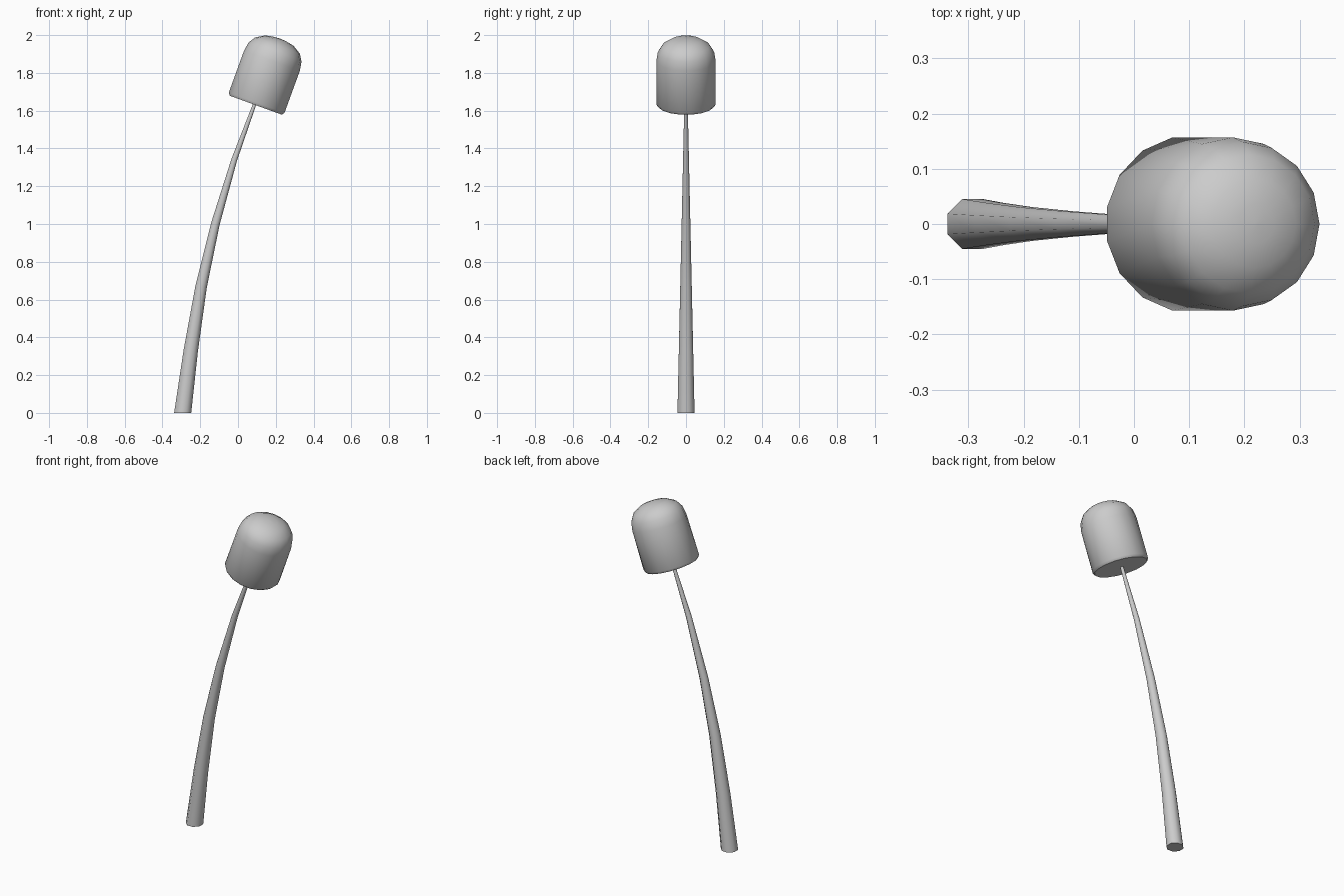
import bpy, bmesh, math
from mathutils import Vector

cube = bpy.data.objects.get("Cube")
if cube:
    bpy.data.objects.remove(cube)

grey = bpy.data.materials.new("light_grey")
grey.use_nodes = True
colour = (0.6, 0.6, 0.6, 1)
grey.diffuse_color = colour
grey.node_tree.nodes["Principled BSDF"].inputs["Base Color"].default_value = colour


def lofted(name, rings, sides, angle):
    """Skin a closed body through rings of (centre, tilt, radius, turn)."""
    bm = bmesh.new()
    loops = []
    for centre, tilt, radius, turn in rings:
        across = Vector((math.cos(tilt), 0, -math.sin(tilt)))
        loop = []
        for i in range(sides):
            a = math.tau * (i + turn) / sides
            point = centre + across * radius * math.cos(a)
            point.y += radius * math.sin(a)
            loop.append(bm.verts.new(point))
        loops.append(loop)
    for low, high in zip(loops, loops[1:]):
        for i in range(sides):
            j = (i + 1) % sides
            bm.faces.new((low[i], low[j], high[j], high[i]))
    bm.faces.new(loops[0][::-1])
    bm.faces.new(loops[-1])
    mesh = bpy.data.meshes.new(name)
    bm.to_mesh(mesh)
    bm.free()
    mesh.materials.append(grey)
    obj = bpy.data.objects.new(name, mesh)
    bpy.context.collection.objects.link(obj)
    bpy.ops.object.select_all(action="DESELECT")
    obj.select_set(True)
    bpy.context.view_layer.objects.active = obj
    bpy.ops.object.shade_smooth_by_angle(angle=math.radians(angle))
    return obj


# Curved stem, tapering towards the head
path = [(-0.293, 0), (-0.25, 0.33), (-0.195, 0.67), (-0.12, 1.0),
        (-0.02, 1.34), (0.09, 1.64)]
stem = []
for k, (x, z) in enumerate(path):
    before, after = path[max(k - 1, 0)], path[min(k + 1, len(path) - 1)]
    lean = math.atan2(after[0] - before[0], after[1] - before[1])
    stem.append((Vector((x, 0, z)), lean if k else 0, 0.049 - 0.024 * z, 0.5))
lofted("stem", stem, 8, 50)

# Tilted domed head: (height along axis, radius, turn)
profile = [(0, 0.15, 0.5), (0.014, 0.16, 0.5), (0.25, 0.157, 0),
           (0.299, 0.149, 0), (0.336, 0.126, 0), (0.364, 0.08, 0),
           (0.373, 0.035, 0), (0.375, 0.004, 0)]
tilt = math.radians(20)
axis = Vector((math.sin(tilt), 0, math.cos(tilt)))
foot = Vector((0.094, 0, 1.629))
lofted("head", [(foot + axis * t, tilt, r, turn) for t, r, turn in profile], 16, 40)
